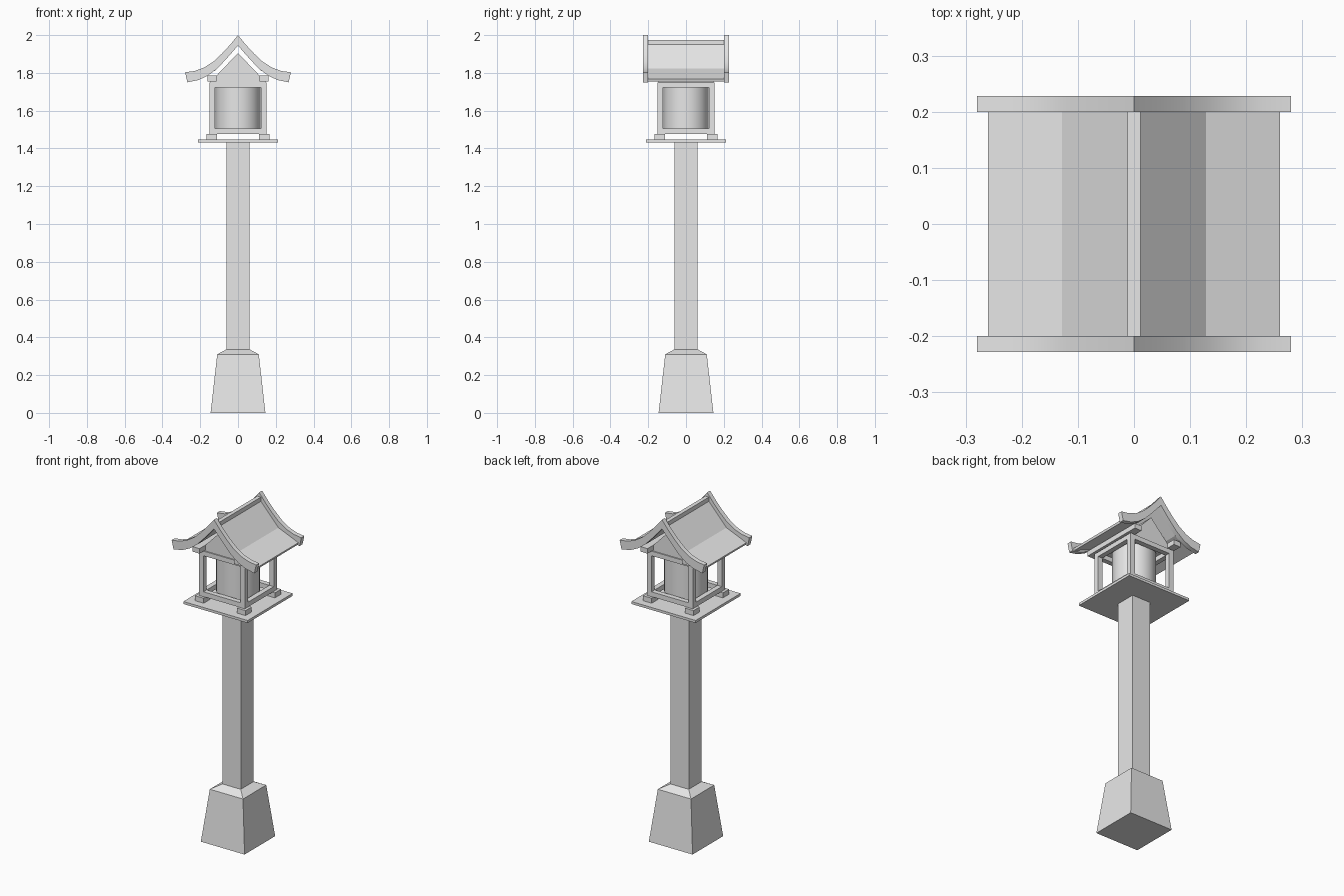
import bpy, bmesh, math

old = bpy.data.objects.get("Cube")
if old:
    bpy.data.objects.remove(old, do_unlink=True)

# Single plain grey material
grey = bpy.data.materials.new("light_grey")
grey.use_nodes = True
grey.diffuse_color = (0.8, 0.8, 0.8, 1)
grey.node_tree.nodes["Principled BSDF"].inputs["Base Color"].default_value = (0.8, 0.8, 0.8, 1)


def finish(name, bm):
    bmesh.ops.recalc_face_normals(bm, faces=bm.faces)
    mesh = bpy.data.meshes.new(name)
    bm.to_mesh(mesh)
    bm.free()
    mesh.materials.append(grey)
    ob = bpy.data.objects.new(name, mesh)
    bpy.context.collection.objects.link(ob)
    return ob


def box(name, x0, x1, y0, y1, z0, z1):
    bm = bmesh.new()
    bmesh.ops.create_cube(bm, size=1)
    for v in bm.verts:
        v.co.x = x1 if v.co.x > 0 else x0
        v.co.y = y1 if v.co.y > 0 else y0
        v.co.z = z1 if v.co.z > 0 else z0
    return finish(name, bm)


def extrude_y(name, top, bottom, y0, y1):
    """Extrude the strip between two matching x-z lines along y."""
    bm = bmesh.new()
    rows = [[bm.verts.new((x, y, z)) for x, z in line]
            for line, y in ((top, y0), (bottom, y0), (bottom, y1), (top, y1))]
    for a, b in zip(rows, rows[1:] + rows[:1]):
        for i in range(len(top) - 1):
            bm.faces.new((a[i], a[i + 1], b[i + 1], b[i]))
    for i in (0, -1):
        bm.faces.new([r[i] for r in rows])
    bmesh.ops.remove_doubles(bm, verts=bm.verts, dist=1e-5)
    return finish(name, bm)


def mirrored(line):
    return [(-x, z) for x, z in reversed(line[1:])] + line


# Tapered foot with a sloped shoulder
bm = bmesh.new()
rings = [[bm.verts.new((sx * h, sy * h, z)) for sx, sy in ((-1, -1), (1, -1), (1, 1), (-1, 1))]
         for h, z in ((0.145, 0), (0.11, 0.31), (0.06, 0.337))]
for a, b in zip(rings, rings[1:]):
    for i in range(4):
        j = (i + 1) % 4
        bm.faces.new((a[i], a[j], b[j], b[i]))
bm.faces.new(rings[0])
bm.faces.new(rings[-1])
finish("foot", bm)

# Pole and platform
box("pole", -0.061, 0.061, -0.061, 0.061, 0.32, 1.435)
box("platform", -0.213, 0.213, -0.213, 0.213, 1.432, 1.447)

# Corner blocks and posts
for sx, side in ((-1, "right"), (1, "left")):
    for sy, end in ((-1, "front"), (1, "back")):
        xs, ys = sorted((sx * 0.11, sx * 0.168)), sorted((sy * 0.11, sy * 0.168))
        box(f"block_{end}_{side}", *xs, *ys, 1.447, 1.477)
        xs, ys = sorted((sx * 0.122, sx * 0.152)), sorted((sy * 0.122, sy * 0.152))
        box(f"post_{end}_{side}", *xs, *ys, 1.477, 1.75)

# Lower and upper rails of the lantern box
for level, z0, z1 in (("lower", 1.477, 1.506), ("upper", 1.722, 1.75)):
    for s, end, side in ((-1, "front", "right"), (1, "back", "left")):
        a, b = sorted((s * 0.122, s * 0.152))
        box(f"{level}_rail_{end}", -0.122, 0.122, a, b, z0, z1)
        box(f"{level}_rail_{side}", a, b, -0.122, 0.122, z0, z1)

# Round paper shade
bm = bmesh.new()
bmesh.ops.create_cone(bm, cap_ends=True, segments=32, radius1=0.119, radius2=0.119, depth=0.25)
bmesh.ops.translate(bm, verts=bm.verts, vec=(0, 0, 1.613))
shade = finish("lamp_shade", bm)
bpy.ops.object.select_all(action="DESELECT")
shade.select_set(True)
bpy.context.view_layer.objects.active = shade
bpy.ops.object.shade_smooth_by_angle(angle=math.radians(40))

# Gable and eave beams
extrude_y("gable", [(-0.148, 1.75), (0, 1.905), (0.148, 1.75)],
          [(-0.148, 1.75), (0, 1.75), (0.148, 1.75)], -0.145, 0.145)
for s, side in ((-1, "right"), (1, "left")):
    box(f"eave_beam_{side}", *sorted((s * 0.115, s * 0.162)), -0.2, 0.2, 1.755, 1.785)

# Bent roof sheet with ridge
extrude_y("roof", mirrored([(0, 1.963), (0.128, 1.823), (0.26, 1.768)]),
          mirrored([(0, 1.947), (0.123, 1.811), (0.256, 1.755)]), -0.201, 0.201)
box("ridge", -0.012, 0.012, -0.201, 0.201, 1.943, 1.975)

# Curved barge boards at both ends
top = mirrored([(0, 2.0), (0.04, 1.951), (0.085, 1.902), (0.13, 1.86),
                (0.18, 1.828), (0.23, 1.81), (0.28, 1.803)])
under = mirrored([(0, 1.945), (0.035, 1.904), (0.07, 1.865), (0.11, 1.823),
                  (0.16, 1.785), (0.21, 1.762), (0.268, 1.75)])
for name, y0, y1 in (("front", -0.228, -0.2), ("back", 0.2, 0.228)):
    board = extrude_y("barge_board_" + name, top, under, y0, y1)
    bpy.ops.object.select_all(action="DESELECT")
    board.select_set(True)
    bpy.context.view_layer.objects.active = board
    bpy.ops.object.shade_smooth_by_angle(angle=math.radians(30))
